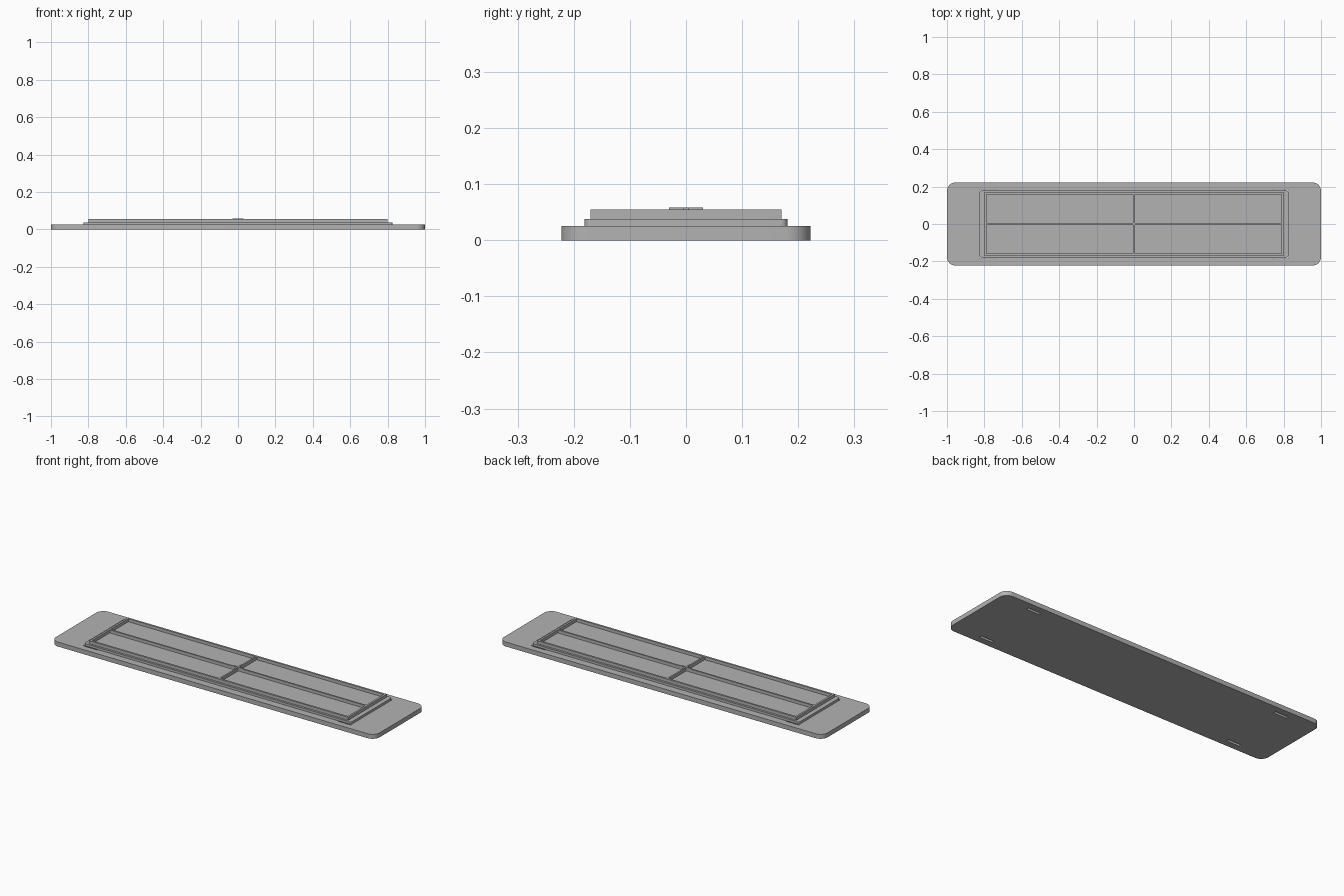
import bpy, bmesh, math

cube = bpy.data.objects.get("Cube")
if cube:
    bpy.data.objects.remove(cube, do_unlink=True)

grey = bpy.data.materials.new("plain_grey")
grey.use_nodes = True
colour = (0.45, 0.45, 0.45, 1)
grey.diffuse_color = colour
grey.node_tree.nodes["Principled BSDF"].inputs["Base Color"].default_value = colour


def finish(name, bm):
    bmesh.ops.recalc_face_normals(bm, faces=bm.faces)
    mesh = bpy.data.meshes.new(name)
    bm.to_mesh(mesh)
    bm.free()
    mesh.materials.append(grey)
    obj = bpy.data.objects.new(name, mesh)
    bpy.context.collection.objects.link(obj)
    return obj


def rounded_plate(name, hx, hy, z0, z1, radius, steps=8):
    """Flat plate with rounded corners, extruded from z0 to z1."""
    bm = bmesh.new()
    ring = []
    for q, (sx, sy) in enumerate([(1, 1), (-1, 1), (-1, -1), (1, -1)]):
        for i in range(steps + 1):
            a = math.pi / 2 * (q + i / steps)
            ring.append(bm.verts.new((sx * (hx - radius) + radius * math.cos(a),
                                      sy * (hy - radius) + radius * math.sin(a), z0)))
    face = bm.faces.new(ring)
    top = bmesh.ops.extrude_face_region(bm, geom=[face])["geom"]
    bmesh.ops.translate(bm, vec=(0, 0, z1 - z0),
                        verts=[v for v in top if isinstance(v, bmesh.types.BMVert)])
    return finish(name, bm)


def box(name, x0, x1, y0, y1, z0, z1):
    bm = bmesh.new()
    bmesh.ops.create_cube(bm, size=1)
    for v in bm.verts:
        v.co = ((x0 + x1) / 2 + v.co.x * (x1 - x0),
                (y0 + y1) / 2 + v.co.y * (y1 - y0),
                (z0 + z1) / 2 + v.co.z * (z1 - z0))
    return finish(name, bm)


# Stepped base
BASE, FLOOR, RIM, PEAK = 0.025, 0.038, 0.055, 0.058
base = rounded_plate("base_plate", 1.0, 0.222, 0, BASE, 0.045)
rounded_plate("raised_floor", 0.825, 0.181, BASE, FLOOR, 0.012)

# Four slots through the base, near the corners
for sx, side in ((1, "left"), (-1, "right")):
    for sy, end in ((1, "back"), (-1, "front")):
        xs = sorted((sx * 0.743, sx * 0.825))
        ys = sorted((sy * 0.17, sy * 0.185))
        cutter = box(f"slot_cutter_{end}_{side}", *xs, *ys, -0.02, BASE + 0.02)
        cutter.hide_render = True
        cutter.hide_set(True)
        cut = base.modifiers.new("slot", 'BOOLEAN')
        cut.operation = 'DIFFERENCE'
        cut.solver = 'EXACT'
        cut.object = cutter

# Apply the slots and drop the cutters
bpy.context.view_layer.update()
cut_mesh = bpy.data.meshes.new_from_object(
    base.evaluated_get(bpy.context.evaluated_depsgraph_get()))
cutters = [m.object for m in base.modifiers]
base.modifiers.clear()
base.data = cut_mesh
for cutter in cutters:
    bpy.data.objects.remove(cutter, do_unlink=True)

# Rim walls, with the end walls notched around a foot on each side wall
OX, OY, T = 0.80, 0.17, 0.011
for s, side in ((1, "back"), (-1, "front")):
    ys = sorted((s * OY, s * (OY - T)))
    box(f"{side}_wall", -OX, OX, *ys, FLOOR, RIM)
for s, side in ((1, "left"), (-1, "right")):
    xs = sorted((s * OX, s * (OX - T)))
    box(f"{side}_wall", *xs, T - OY, OY - T, FLOOR, RIM)

# Crossing dividers with a small raised lap at the centre
H = 0.0045
box("long_divider", T - OX, OX - T, -H, H, FLOOR, RIM)
box("cross_divider", -H, H, T - OY, OY - T, FLOOR, RIM)
box("long_lap", -0.03, 0.03, -H, H, RIM, PEAK)
box("cross_lap", -H, H, -0.03, 0.03, RIM, PEAK)

# Smooth rounded corners, crisp edges
for obj in bpy.context.scene.objects:
    obj.select_set(obj.type == 'MESH' and obj.name in ("base_plate", "raised_floor"))
bpy.context.view_layer.objects.active = base
bpy.ops.object.shade_smooth_by_angle(angle=math.radians(30))
